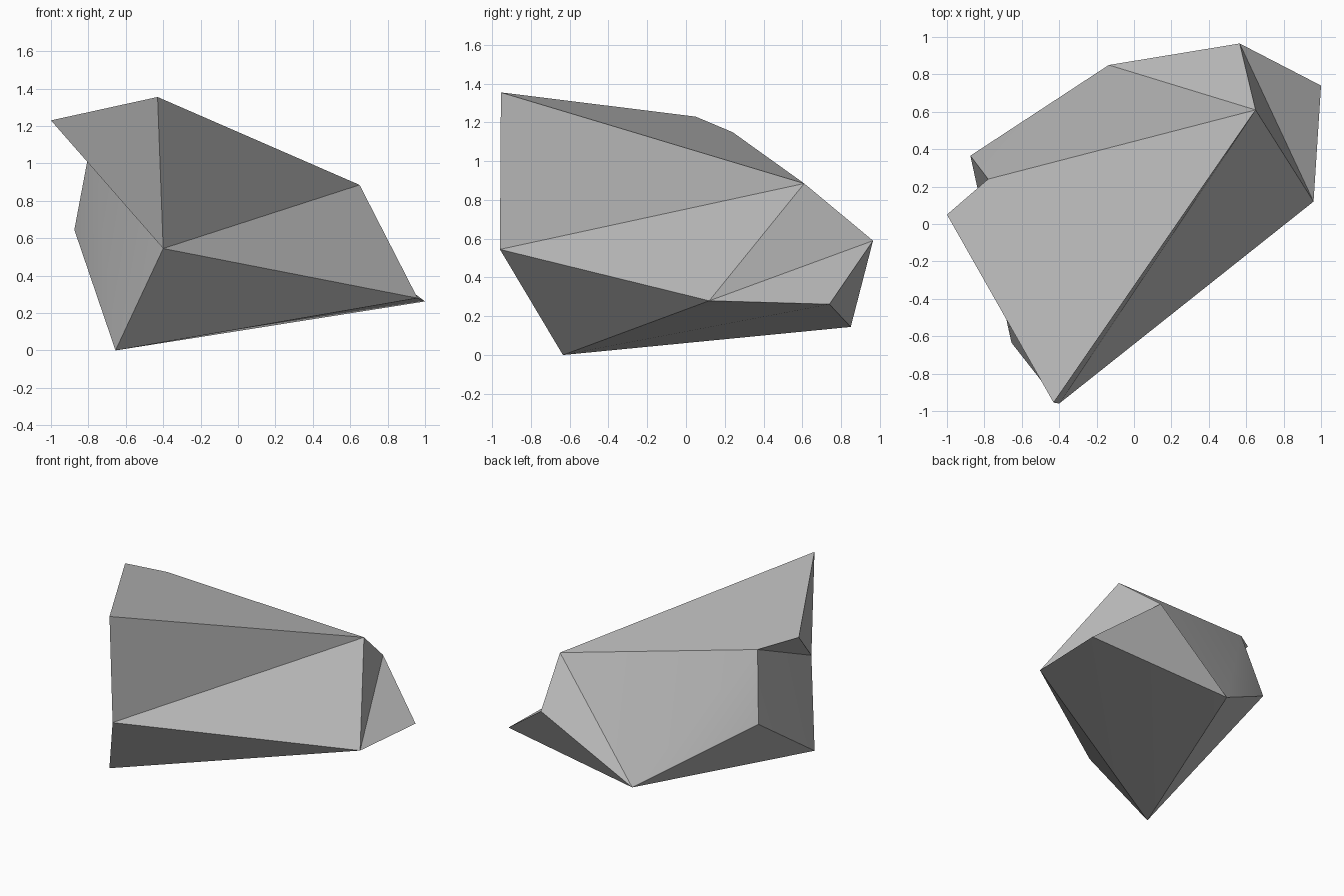
import bpy
import bmesh

cube = bpy.data.objects.get("Cube")
if cube:
    bpy.data.objects.remove(cube, do_unlink=True)

# Stone colour
stone = bpy.data.materials.new("stone grey")
stone.use_nodes = True
grey = (0.5, 0.5, 0.5, 1.0)
stone.diffuse_color = grey
bsdf = next(n for n in stone.node_tree.nodes if n.type == 'BSDF_PRINCIPLED')
bsdf.inputs["Base Color"].default_value = grey
bsdf.inputs["Roughness"].default_value = 0.9

# Corners of the boulder
corners = {
    "A": (-0.43, -0.955, 1.355),  # peak
    "B": (-1.0, 0.05, 1.23),      # overhanging tip
    "C": (-0.40, -0.96, 0.545),   # front chin
    "D": (0.65, 0.61, 0.885),     # shoulder
    "E": (0.96, 0.12, 0.28),
    "F": (1.0, 0.74, 0.262),
    "G": (-0.655, -0.635, 0.0),   # foot
    "H": (0.565, 0.965, 0.59),
    "I": (-0.135, 0.85, 0.145),
    "J": (-0.875, 0.365, 0.645),
    "K": (-0.78, 0.24, 1.15),
}

# Facets: top, overhang, back, left end, front, underside
facets = ("ABKD ABC BKC "
          "KID KIJ DIH "
          "DHE HEF HFI "
          "ACD CDE CEG "
          "CGK GJK JIG GEF GFI").split()

bm = bmesh.new()
verts = {name: bm.verts.new(co) for name, co in corners.items()}
for facet in facets:
    bm.faces.new([verts[c] for c in facet])
bmesh.ops.recalc_face_normals(bm, faces=bm.faces)
if bm.calc_volume(signed=True) < 0:
    bmesh.ops.reverse_faces(bm, faces=bm.faces)
mesh = bpy.data.meshes.new("boulder")
bm.to_mesh(mesh)
bm.free()
mesh.materials.append(stone)

# Boulder, with only its shallow creases softened
boulder = bpy.data.objects.new("boulder", mesh)
bpy.context.collection.objects.link(boulder)
bpy.ops.object.select_all(action='DESELECT')
boulder.select_set(True)
bpy.context.view_layer.objects.active = boulder
bpy.ops.object.shade_smooth_by_angle(angle=0.5)
